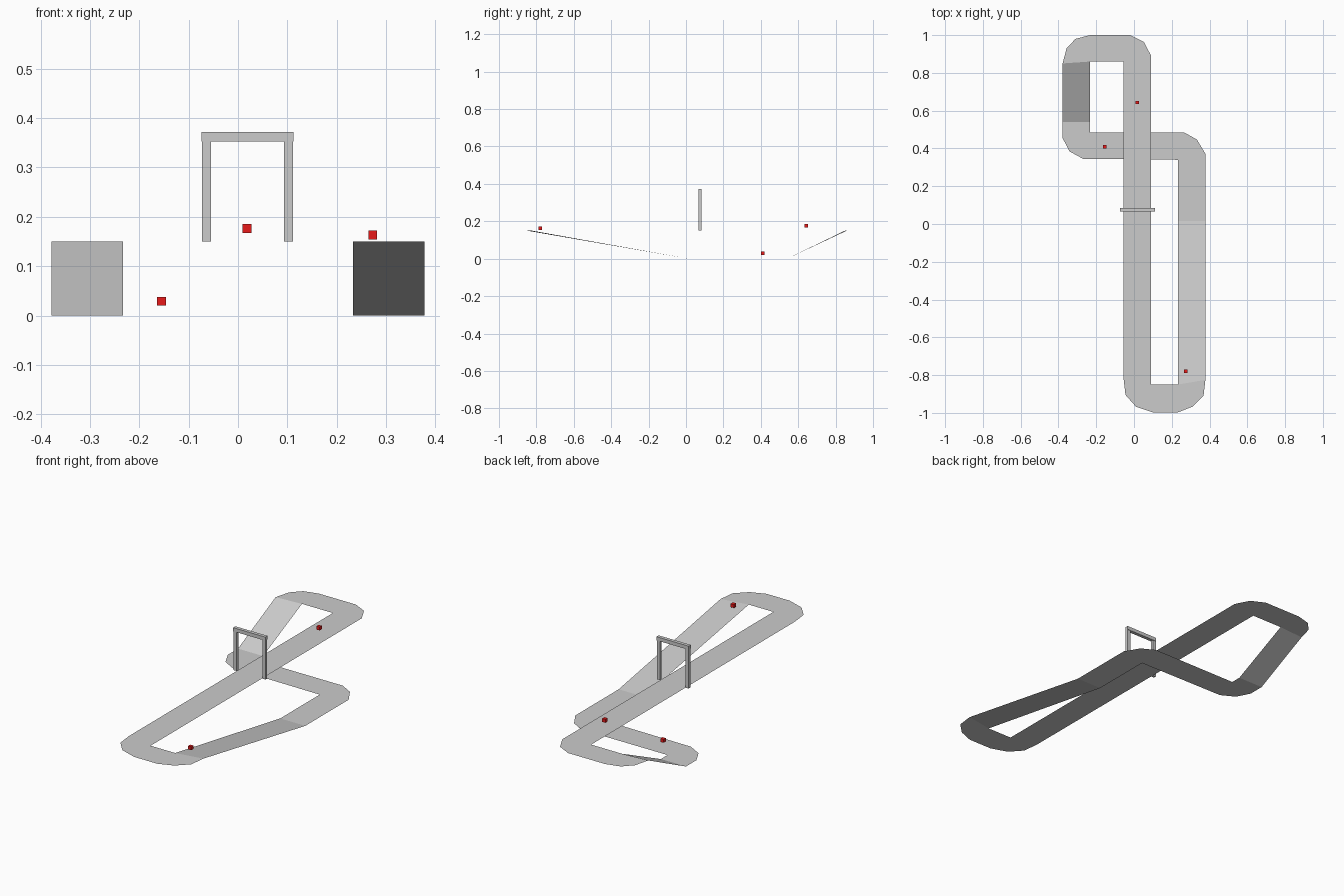
import bpy, bmesh
from mathutils import Vector

if "Cube" in bpy.data.objects:
    bpy.data.objects.remove(bpy.data.objects["Cube"])

H = 0.15                                   # height of the upper deck
XL, XR = -0.055, 0.091                     # main straight edges
OUT, INN = 0.378, 0.233                    # side leg outer / inner edges


def make_object(name, bm):
    mesh = bpy.data.meshes.new(name)
    bm.to_mesh(mesh)
    bm.free()
    obj = bpy.data.objects.new(name, mesh)
    bpy.context.collection.objects.link(obj)
    return obj


def box(name, lo, hi):
    lo, hi = Vector(lo), Vector(hi)
    bm = bmesh.new()
    bmesh.ops.create_cube(bm, size=1)
    bmesh.ops.scale(bm, vec=hi - lo, verts=bm.verts)
    bmesh.ops.translate(bm, vec=(lo + hi) / 2, verts=bm.verts)
    return make_object(name, bm)


# Track: ribbon cross-sections (left edge, right edge, height) in travel order
sections = []


def fan(inner, outer_points, z, inner_is_left):
    for p in outer_points:
        sections.append((inner, p, z) if inner_is_left else (p, inner, z))


# back turns of the upper deck
fan((XL, 0.86), [(XR, 0.89), (0.052, 0.964), (-0.02, 1.0)], H, True)
fan((-INN, 0.86), [(-INN, 1.0), (-0.31, 0.98), (-0.357, 0.93), (-OUT, 0.85)], H, True)
# left ramp down, then the lower corner
sections.append(((-INN, 0.54), (-OUT, 0.54), 0))
fan((-INN, 0.485), [(-OUT, 0.455), (-0.342, 0.385), (-0.27, 0.345)], 0, True)
# passing under the main straight, right corner
fan((INN, 0.34), [(0.265, 0.485), (0.333, 0.447), (OUT, 0.372)], 0, False)
# right ramp up, then the front turns
sections.append(((OUT, 0.015), (INN, 0.015), 0))
fan((INN, -0.85), [(OUT, -0.825), (0.368, -0.91), (0.31, -0.967), (INN, -0.997)], H, False)
fan((XR, -0.85), [(0.10, -0.997), (0.01, -0.967), (-0.045, -0.905), (XL, -0.82)], H, False)

bm = bmesh.new()
cache = {}


def vert(p, z):
    key = (*p, z)
    if key not in cache:
        cache[key] = bm.verts.new(key)
    return cache[key]


for (l0, r0, z0), (l1, r1, z1) in zip(sections, sections[1:] + sections[:1]):
    corners = [vert(l0, z0), vert(r0, z0), vert(r1, z1), vert(l1, z1)]
    bm.faces.new(list(dict.fromkeys(corners)))
bm.normal_update()
bmesh.ops.reverse_faces(bm, faces=[f for f in bm.faces if f.normal.z < 0])
make_object("track", bm)

# Start gate: two posts and a crossbeam
box("gate_post_left", (-0.073, 0.068, H), (-0.055, 0.082, 0.354))
box("gate_post_right", (0.093, 0.068, H), (0.111, 0.082, 0.354))
box("gate_beam", (-0.074, 0.066, 0.353), (0.112, 0.084, 0.372))

# Red racer cubes hovering over the track
red = bpy.data.materials.new("red")
red.diffuse_color = (0.8, 0.01, 0.01, 1)
red.use_nodes = True
red.node_tree.nodes["Principled BSDF"].inputs["Base Color"].default_value = red.diffuse_color
for i, c in enumerate([(0.018, 0.643, 0.176), (0.273, -0.78, 0.163), (-0.155, 0.41, 0.029)]):
    c, h = Vector(c), Vector((0.009, 0.009, 0.009))
    box(f"racer_{i + 1}", c - h, c + h).data.materials.append(red)
